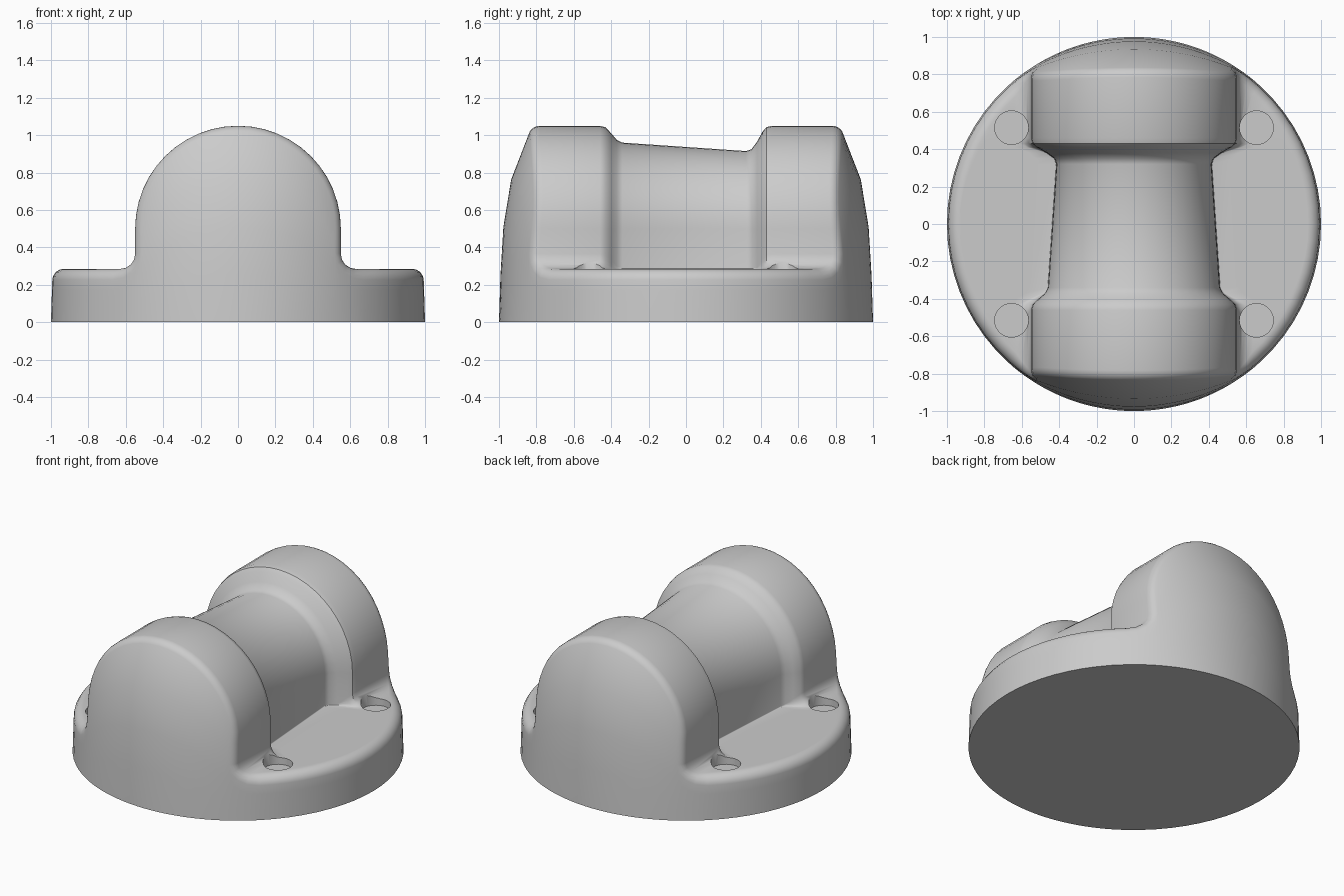
import bpy, bmesh
from math import sin, cos, asin, atan2, sqrt, pi, radians
from mathutils import Vector

if "Cube" in bpy.data.objects:
    bpy.data.objects.remove(bpy.data.objects["Cube"])

FLANGE_Z, AXIS_Z = 0.285, 0.5      # flange top, barrel axis
SHOULDER_R, FILLET, ROUND = 0.55, 0.08, 0.06
ARCH, FILLET_STEPS, FLAT = 12, 4, 9

# Barrel radius along its length: shoulder, tapered waist, shoulder
WAIST = [(-0.46, 0.55), (-0.43, 0.542), (-0.40, 0.51), (-0.37, 0.475), (-0.34, 0.46),
         (0.32, 0.415), (0.35, 0.425), (0.38, 0.465), (0.41, 0.52), (0.43, 0.543), (0.46, 0.55)]


def wall_radius(z):
    return 1 - 0.03 * z - 0.125 * z ** 4


def wall_slope(z):
    return -0.03 - 0.5 * z ** 3


def inner_radius(z):
    return wall_radius(z) - ROUND * sqrt(1 + wall_slope(z) ** 2)


X_END = inner_radius(FLANGE_Z - ROUND)


def half_profile(r, f):
    """Right half of the cross-section, crown to rim, as (x, z, normal x, normal z)."""
    pts = []
    for i in range(ARCH + 1):
        a = pi / 2 * i / ARCH
        pts.append((r * sin(a), AXIS_Z + r * cos(a), sin(a), cos(a)))
    for i in range(FILLET_STEPS + 1):
        a = pi / 2 * i / FILLET_STEPS
        pts.append((r + f - f * cos(a), FLANGE_Z + f - f * sin(a), cos(a), sin(a)))
    start = SHOULDER_R + FILLET
    a0 = asin(start / X_END)
    for i in range(1, FLAT + 1):
        x = X_END * sin(a0 + (pi / 2 - a0) * i / FLAT)
        t = (x - start) / (X_END - start)
        pts.append((r + f + (X_END - r - f) * t, FLANGE_Z, 0, 1))
    return pts


def rim_and_wall(point, index):
    """Rounded rim, then the round side wall down to the ground."""
    x, z, nx, nz = point
    cx, cz = x - ROUND * nx, z - ROUND * nz
    cy = sqrt(max(0, inner_radius(cz) ** 2 - cx ** 2))
    angle = atan2(cx, cy)
    top = Vector((nx, 0, nz))
    side = Vector((sin(angle), cos(angle), -wall_slope(cz))).normalized()
    centre = Vector((cx, cy, cz))
    path = [centre + ROUND * top.lerp(side, t / 4).normalized() for t in range(5)]
    z_low = path[-1].z
    corner = ARCH + FILLET_STEPS + 1
    foot = angle if index >= corner else asin((SHOULDER_R + FILLET) / X_END) * index / corner
    for t in (0.25, 0.5, 0.75, 1):
        a, h = angle + (foot - angle) * t, z_low * (1 - t)
        path.append(Vector((wall_radius(h) * sin(a), wall_radius(h) * cos(a), h)))
    return path


# Housing: flange and barrel as one lofted skin
outer = half_profile(SHOULDER_R, FILLET)
sections = [(y, half_profile(r, max(0.005, FILLET * min(1, (r - 0.46) / 0.09)))) for y, r in WAIST]
half_rows = []
for i, point in enumerate(outer):
    end = rim_and_wall(point, i)
    scale = min(1, end[0].y / 0.5)
    row = [Vector((p.x, -p.y, p.z)) for p in reversed(end)]
    row += [Vector((s[i][0], y * scale, s[i][1])) for y, s in sections]
    half_rows.append(row + end)
mirrored = [[Vector((-p.x, p.y, p.z)) for p in row] for row in half_rows[:0:-1]]

bm = bmesh.new()
grid = [[bm.verts.new(p) for p in row] for row in mirrored + half_rows]
for a, b in zip(grid, grid[1:]):
    for k in range(len(a) - 1):
        bm.faces.new((a[k], b[k], b[k + 1], a[k + 1]))
bmesh.ops.remove_doubles(bm, verts=bm.verts, dist=0.0002)
bmesh.ops.holes_fill(bm, edges=[e for e in bm.edges if e.is_boundary], sides=0)
bmesh.ops.recalc_face_normals(bm, faces=bm.faces)
mesh = bpy.data.meshes.new("housing")
bm.to_mesh(mesh)
bm.free()
housing = bpy.data.objects.new("housing", mesh)
bpy.context.collection.objects.link(housing)

# Plain grey material
grey = bpy.data.materials.new("plain_grey")
grey.use_nodes = True
colour = (0.6, 0.6, 0.6, 1)
grey.diffuse_color = colour
grey.node_tree.nodes["Principled BSDF"].inputs["Base Color"].default_value = colour
mesh.materials.append(grey)

# Four shallow screw recesses in the flange
for sx in (-1, 1):
    for sy in (-1, 1):
        bpy.ops.mesh.primitive_cylinder_add(vertices=32, radius=0.09, depth=0.3,
                                            location=(sx * 0.655, sy * 0.515, 0.39))
        cutter = bpy.context.object
        cutter.name = "recess_cutter"
        cutter.hide_render = True
        cutter.data.materials.append(grey)
        bpy.context.view_layer.objects.active = housing
        cut = housing.modifiers.new("recess", "BOOLEAN")
        cut.operation, cut.solver, cut.object = "DIFFERENCE", "EXACT", cutter
        bpy.ops.object.modifier_apply(modifier=cut.name)
        bpy.data.objects.remove(cutter)

bpy.ops.object.select_all(action="DESELECT")
housing.select_set(True)
bpy.context.view_layer.objects.active = housing
bpy.ops.object.shade_smooth_by_angle(angle=radians(35))
